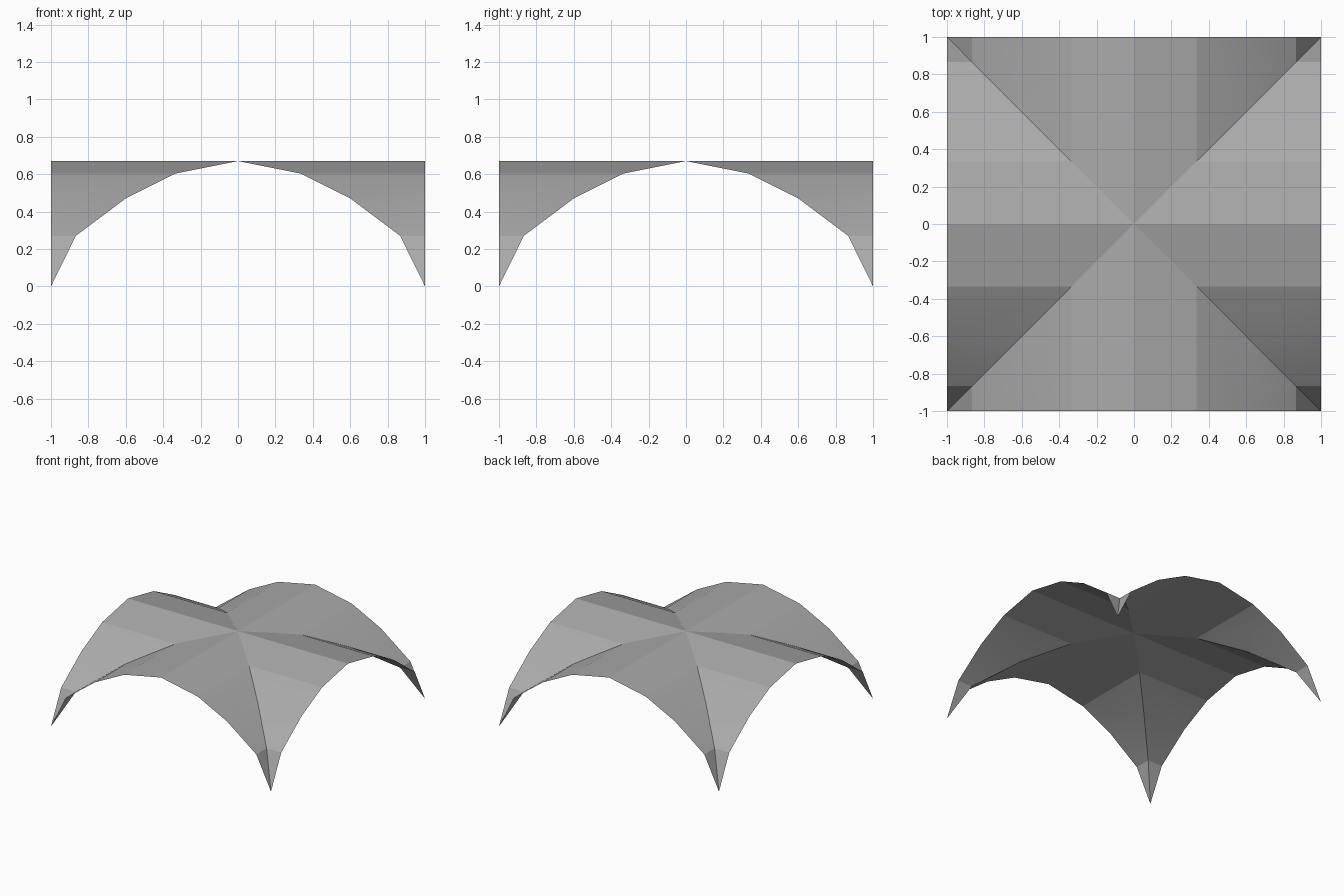
import bpy
import bmesh
from math import radians
from mathutils import Matrix

cube = bpy.data.objects.get("Cube")
if cube:
    bpy.data.objects.remove(cube)

# Half of the faceted arch: distance from the centre line, height
HALF = [(0, 0.67), (0.335, 0.603), (0.6, 0.47), (0.867, 0.27), (1, 0)]
arch = [(-x, z) for x, z in reversed(HALF[1:])] + HALF

# Flat grey stone
stone = bpy.data.materials.new("grey stone")
stone.use_nodes = True
colour = (0.4, 0.4, 0.4, 1)
stone.diffuse_color = colour
stone.node_tree.nodes["Principled BSDF"].inputs["Base Color"].default_value = colour

bm = bmesh.new()


def add_web(angle):
    """One vault web, running from the diagonal groins out to its open arch."""
    turn = Matrix.Rotation(radians(angle), 4, 'Z')
    inner = [bm.verts.new(turn @ Matrix.Translation((x, -abs(x), z)).translation)
             for x, z in arch]
    outer = [bm.verts.new(turn @ Matrix.Translation((x, -1, z)).translation)
             for x, z in arch]
    outer[0], outer[-1] = inner[0], inner[-1]
    for i in range(len(arch) - 1):
        corners = [inner[i], outer[i], outer[i + 1], inner[i + 1]]
        bm.faces.new(list(dict.fromkeys(corners)))


# Four webs joined along the groins
for quarter in range(4):
    add_web(90 * quarter)
bmesh.ops.remove_doubles(bm, verts=bm.verts, dist=0.001)

mesh = bpy.data.meshes.new("groin_vault")
bm.to_mesh(mesh)
bm.free()
mesh.materials.append(stone)
vault = bpy.data.objects.new("groin_vault", mesh)
bpy.context.collection.objects.link(vault)

# Smooth only the shallow bends, keep the groins and ridge crisp
bpy.ops.object.select_all(action='DESELECT')
vault.select_set(True)
bpy.context.view_layer.objects.active = vault
bpy.ops.object.shade_smooth_by_angle(angle=radians(13))
